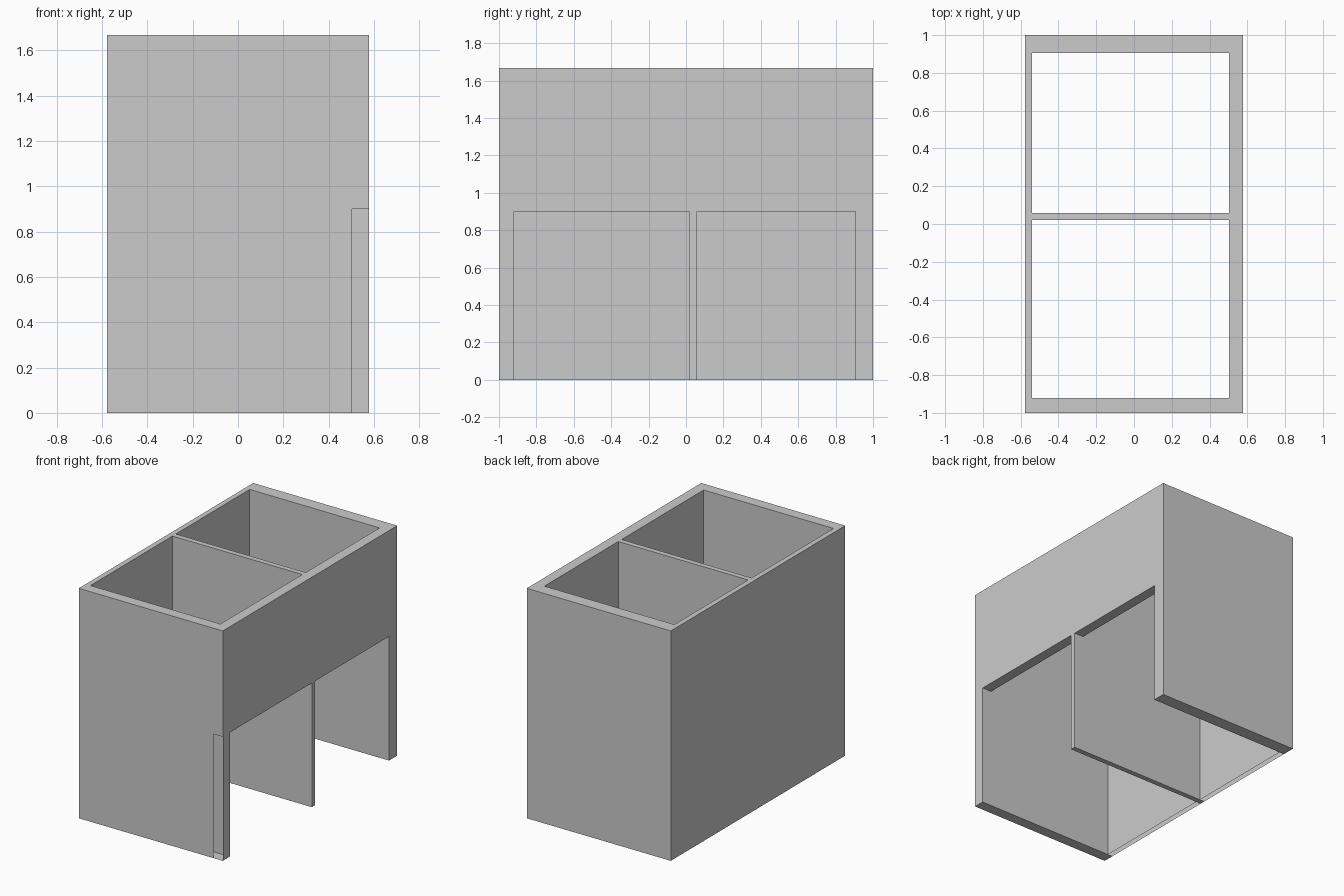
import bpy
import bmesh
from itertools import product

if "Cube" in bpy.data.objects:
    bpy.data.objects.remove(bpy.data.objects["Cube"])

# Wall lines of the two-bay carcass along each axis
XS = (-0.578, -0.54, 0.503, 0.578)
YS = (-1.0, -0.92, 0.02, 0.058, 0.905, 1.0)
ZS = (0.0, 0.90, 1.668)
GRID = (XS, YS, ZS)
BAYS = (1, 3)  # y cells that are hollow


def is_solid(c):
    if any(not 0 <= c[a] < len(GRID[a]) - 1 for a in range(3)):
        return False
    x, y, z = c
    hollow = y in BAYS and x == 1                # vertical bays, open top and bottom
    doorway = y in BAYS and x == 2 and z == 0    # low openings on the right side
    return not (hollow or doorway)


def is_open(c, axis, side):
    x, y, z = c
    post_front = axis == 1 and side == 0 and (x, y, z) == (2, 0, 0)
    wall_base = axis == 2 and side == 0 and x == 0 and z == 0 and y in BAYS
    return post_front or wall_base


bm = bmesh.new()

# Skin the solid cells: one quad wherever a wall meets air
for c in product(range(3), range(5), range(2)):
    if not is_solid(c):
        continue
    for axis, side in product(range(3), range(2)):
        n = list(c)
        n[axis] += 1 if side else -1
        if is_solid(n) or is_open(c, axis, side):
            continue
        u, v = (axis + 1) % 3, (axis + 2) % 3
        loop = []
        for du, dv in ((0, 0), (1, 0), (1, 1), (0, 1)):
            p = list(c)
            p[axis] += side
            p[u] += du
            p[v] += dv
            loop.append(bm.verts.new([GRID[a][p[a]] for a in range(3)]))
        bm.faces.new(loop if side else loop[::-1])

bmesh.ops.remove_doubles(bm, verts=bm.verts[:], dist=0.0001)

mesh = bpy.data.meshes.new("two_bay_carcass")
bm.to_mesh(mesh)
bm.free()
carcass = bpy.data.objects.new("two_bay_carcass", mesh)
bpy.context.collection.objects.link(carcass)
